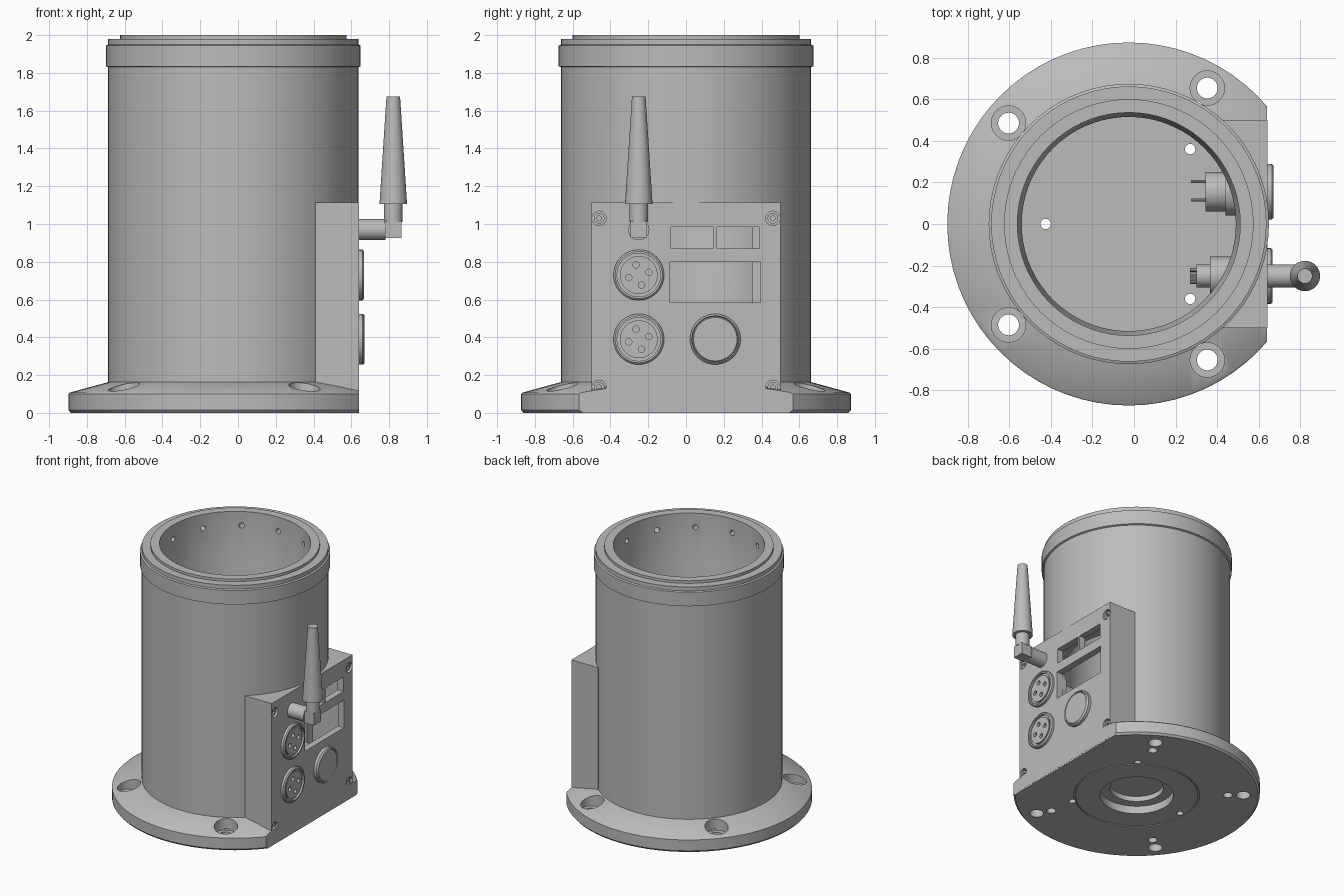
import bpy, bmesh, math
from mathutils import Matrix, Vector

if "Cube" in bpy.data.objects:
    bpy.data.objects.remove(bpy.data.objects["Cube"], do_unlink=True)

CX = -0.025          # housing axis
PANEL = 0.641        # outer face of the control panel
ALONG_X = Matrix.Rotation(math.pi / 2, 4, 'Y')

grey = bpy.data.materials.new("plain_grey")
grey.use_nodes = True
grey.diffuse_color = (0.5, 0.5, 0.5, 1)
grey.node_tree.nodes["Principled BSDF"].inputs["Base Color"].default_value = (0.5, 0.5, 0.5, 1)


def finish(name, bm):
    bmesh.ops.recalc_face_normals(bm, faces=bm.faces)
    mesh = bpy.data.meshes.new(name)
    bm.to_mesh(mesh)
    bm.free()
    obj = bpy.data.objects.new(name, mesh)
    bpy.context.collection.objects.link(obj)
    mesh.materials.append(grey)
    return obj


def lathe(name, profile, matrix, steps=64):
    bm = bmesh.new()
    verts = [bm.verts.new((r, 0, z)) for r, z in profile]
    edges = [bm.edges.new(pair) for pair in zip(verts, verts[1:])]
    bmesh.ops.spin(bm, geom=verts + edges, cent=(0, 0, 0), axis=(0, 0, 1),
                   angle=math.tau, steps=steps, use_duplicate=False)
    bmesh.ops.remove_doubles(bm, verts=bm.verts, dist=0.0001)
    bm.transform(matrix)
    return finish(name, bm)


def rod(name, start, end, r1, r2=None, sides=32):
    a, b = Vector(start), Vector(end)
    bm = bmesh.new()
    turn = (b - a).to_track_quat('Z', 'Y').to_matrix().to_4x4()
    bmesh.ops.create_cone(bm, cap_ends=True, segments=sides, radius1=r1,
                          radius2=r1 if r2 is None else r2, depth=(b - a).length,
                          matrix=Matrix.Translation((a + b) / 2) @ turn)
    return finish(name, bm)


def block(name, low, high):
    a, b = Vector(low), Vector(high)
    bm = bmesh.new()
    bmesh.ops.create_cube(bm, size=1, matrix=Matrix.Translation((a + b) / 2)
                          @ Matrix.Diagonal((*(b - a), 1)))
    return finish(name, bm)


def cut(obj, cutters):
    for cutter in cutters:
        mod = obj.modifiers.new("cut", 'BOOLEAN')
        mod.operation = 'DIFFERENCE'
        mod.solver = 'EXACT'
        mod.object = cutter
        bpy.context.view_layer.objects.active = obj
        bpy.ops.object.modifier_apply(modifier=mod.name)
        bpy.data.objects.remove(cutter, do_unlink=True)


def polar(radius, degrees, z):
    a = math.radians(degrees)
    return (CX + radius * math.cos(a), radius * math.sin(a), z)


# Housing: flange, tube, rim and underside recesses in one turned profile
housing = lathe("housing", [
    (0, .16), (.515, .16), (.515, 1.55), (.536, 1.64), (.536, 2), (.6, 2),
    (.6, 1.98), (.662, 1.98), (.662, 1.95), (.674, 1.945), (.674, 1.835),
    (.662, 1.83), (.662, .163), (.865, .108), (.873, .1), (.873, .015), (.86, 0),
    (.445, 0), (.445, .008), (.435, .008), (.435, 0),
    (.26, 0), (.26, .06), (.19, .06), (.19, .1), (0, .1)],
    Matrix.Translation((CX, 0, 0)), 72)

cutters = [block("flat_cut", (.64, -1, -.1), (1, 1, .3)),
           block("pocket_cut", (.35, -.42, .2), (.8, .42, 1.05))]
# Flange bolt holes, counterbored, with blind holes further in below
for angle in (60, 140, -140, -60):
    cutters += [rod("bore", polar(.755, angle, .07), polar(.755, angle, .3), .083),
                rod("bolt_hole", polar(.755, angle, -.1), polar(.755, angle, .2), .05),
                rod("blind_hole", polar(.645, angle, -.1), polar(.645, angle, .08), .033, sides=20)]
# Floor drain holes
for x, y in ((.27, .36), (.27, -.36), (-.425, 0)):
    cutters.append(rod("floor_hole", (x, y, -.1), (x, y, .3), .025, sides=20))
# Screw holes around the inside of the rim
for i in range(12):
    cutters.append(rod("rim_hole", polar(.48, i * 30, 1.89), polar(.6, i * 30, 1.89), .02, sides=16))
cut(housing, cutters)

# Control box with hollow back, windows and corner screw holes
box = block("control_box", (.41, -.5, .01), (PANEL, .5, 1.115))
cutters = [rod("tube_cut", (CX, 0, -.1), (CX, 0, 1.5), .6, sides=72),
           block("pocket_cut", (.3, -.42, .2), (.59, .42, 1.05))]
for y0, y1, z0, z1 in ((-.08, .145, .87, .985), (.165, .39, .87, .985), (-.085, .395, .585, .8)):
    cutters.append(block("window_cut", (.55, y0, z0), (.8, y1, z1)))
corners = [(y, z) for y in (-.46, .46) for z in (.135, 1.03)]
for y, z in corners:
    cutters.append(rod("screw_bore", (.6, y, z), (.8, y, z), .038, sides=24))
cut(box, cutters)

# Corner socket screws
screws = []
for y, z in corners:
    screw = rod("panel_screw", (.59, y, z), (.63, y, z), .028, sides=24)
    cut(screw, [rod("socket", (.615, y, z), (.7, y, z), .014, sides=6)])

# Two four-hole connectors, with bodies and pins behind the panel
for z in (.39, .73):
    at = Matrix.Translation((PANEL, -.25, z)) @ ALONG_X
    plug = lathe("connector", [
        (0, .02), (.1, .02), (.1, .01), (.115, .01), (.115, .026), (.125, .026),
        (.134, .018), (.134, 0), (.12, 0), (.12, -.051), (.165, -.051), (.165, -.09),
        (.093, -.09), (.093, -.275), (.055, -.275), (.055, -.34), (0, -.34)], at, 40)
    holes = []
    for i in range(4):
        a = math.radians(15 + 90 * i)
        y, h = -.25 + .055 * math.cos(a), z + .055 * math.sin(a)
        holes.append(rod("pin_hole", (.64, y, h), (.7, y, h), .017, sides=16))
        y, h = -.25 + .03 * math.cos(a), z + .03 * math.sin(a)
        rod("connector_pin", (.27, y, h), (.31, y, h), .01, sides=10)
    cut(plug, holes)

# Push button with its switch body and terminals
lathe("push_button", [
    (0, .03), (.115, .028), (.12, .022), (.125, .03), (.134, .022), (.134, 0),
    (.115, 0), (.115, -.2), (.095, -.2), (.095, -.296), (0, -.296)],
    Matrix.Translation((PANEL, .155, .39)) @ ALONG_X, 40)
for y in (.115, .205):
    rod("button_terminal", (.275, y, .39), (.36, y, .39), .008, sides=10)

# Antenna: socket barrel, elbow, stem and tapered whip
rod("antenna_barrel", (.58, -.25, .97), (.78, -.25, .97), .056)
elbow = block("antenna_elbow", (.775, -.293, .925), (.865, -.207, 1.015))
rod("antenna_stem", (.822, -.25, 1.01), (.822, -.25, 1.11), .049)
rod("antenna_whip", (.822, -.25, 1.105), (.822, -.25, 1.675), .073, .036)

# Smooth rounds, sharp edges
bpy.ops.object.select_all(action='DESELECT')
for obj in bpy.context.collection.objects:
    if obj.type == 'MESH' and grey.name in obj.data.materials:
        obj.select_set(True)
bpy.context.view_layer.objects.active = housing
bpy.ops.object.shade_smooth_by_angle(angle=math.radians(30))
